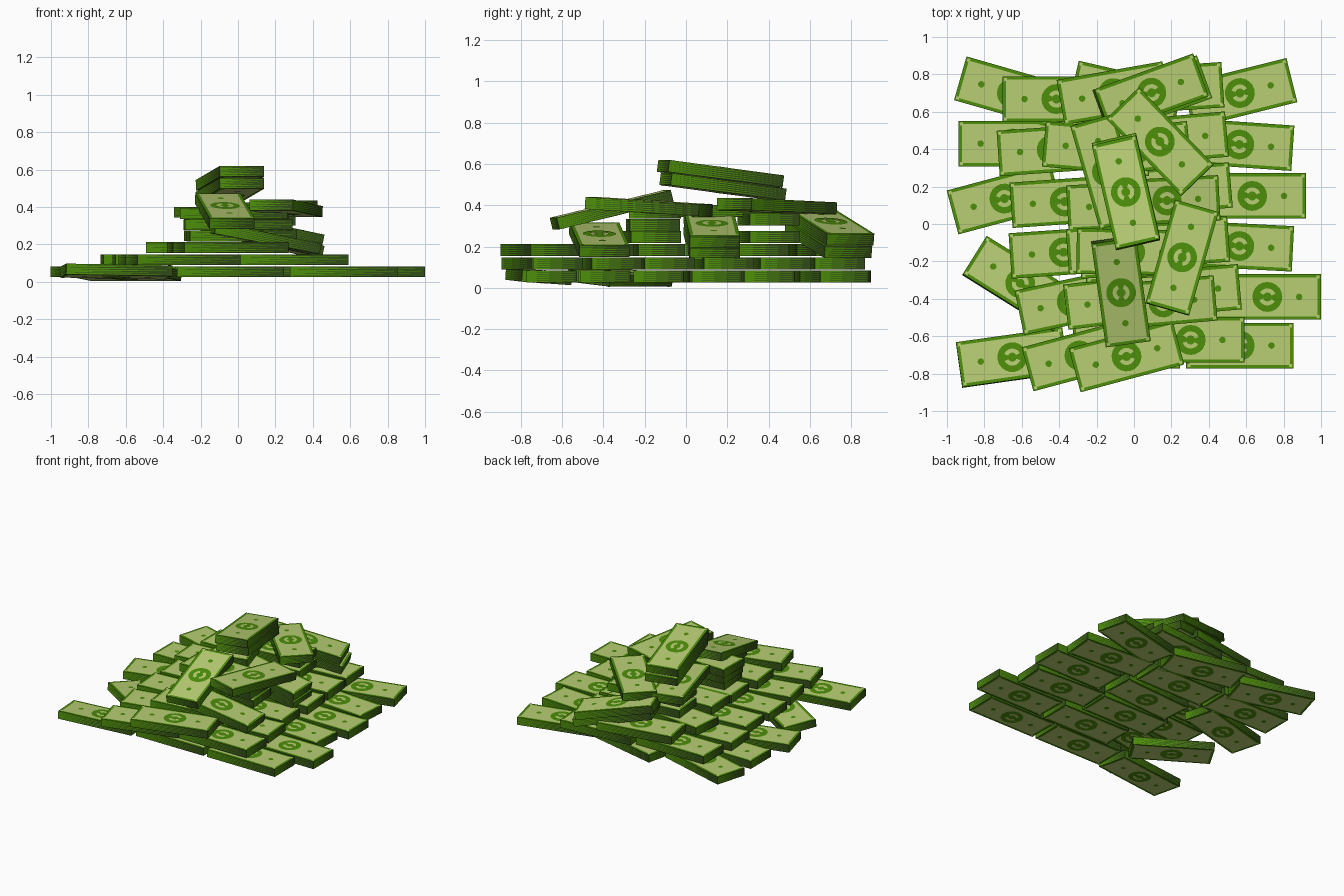
import bpy, bmesh, math
from mathutils import Matrix

if "Cube" in bpy.data.objects:
    bpy.data.objects.remove(bpy.data.objects["Cube"])

L, W, T = 0.574, 0.243, 0.058      # banknote bundle size


def material(name, rgb):
    m = bpy.data.materials.new(name)
    m.diffuse_color = (*rgb, 1)
    m.use_nodes = True
    m.node_tree.nodes["Principled BSDF"].inputs["Base Color"].default_value = m.diffuse_color
    return m


PAPER, GREEN, DARK = 0, 1, 2
mats = [material("pale_paper", (0.48, 0.62, 0.175)),
        material("print_green", (0.075, 0.275, 0.003)),
        material("dark_green", (0.03, 0.07, 0.008))]


def bundle_mesh():
    bm = bmesh.new()

    def face(pts, mat, side=1):
        f = bm.faces.new([bm.verts.new(p) for p in (pts if side > 0 else pts[::-1])])
        f.material_index = mat

    def rect(l, w, z):
        return [(-l / 2, -w / 2, z), (l / 2, -w / 2, z), (l / 2, w / 2, z), (-l / 2, w / 2, z)]

    # sides: stacked notes, each band split into a green and a dark sliver
    bands = 6
    for i in range(bands):
        lo = rect(L, W, -T / 2 + T * i / bands)
        hi = rect(L, W, -T / 2 + T * (i + 1) / bands)
        for k in range(4):
            j = (k + 1) % 4
            face([lo[k], lo[j], hi[j]], DARK)
            face([lo[k], hi[j], hi[k]], GREEN)

    # printed faces, top and bottom
    for s in (1, -1):
        z = s * T / 2
        z1, z2 = z + s * 0.0015, z + s * 0.003
        outer, inner = rect(L, W, z), rect(L - 0.036, W - 0.036, z)
        for k in range(4):
            j = (k + 1) % 4
            face([outer[k], outer[j], inner[j], inner[k]], GREEN, s)
        face(inner, PAPER, s)

        def disc(x, r, n):
            face([(x + r * math.cos(2 * math.pi * i / n), r * math.sin(2 * math.pi * i / n), z1)
                  for i in range(n)], GREEN, s)
        disc(0, 0.08, 20)
        disc(0.17, 0.018, 8)
        disc(-0.17, 0.018, 8)
        # pale broken ring inside the seal
        for start in (0.35, 0.35 + math.pi):
            for i in range(6):
                a, b = start + i * 0.38, start + (i + 1) * 0.38
                face([(r * math.cos(t), r * math.sin(t), z2)
                      for r, t in ((0.024, a), (0.046, a), (0.046, b), (0.024, b))], PAPER, s)
        # pale corner marks
        for sx in (1, -1):
            for sy in (1, -1):
                x, y = sx * (L / 2 - 0.016), sy * (W / 2 - 0.016)
                h = 0.008
                face([(x - h, y - h, z1), (x + h, y - h, z1), (x + h, y + h, z1), (x - h, y + h, z1)],
                     PAPER, s)
    me = bpy.data.meshes.new("banknote_bundle")
    bm.to_mesh(me)
    bm.free()
    for m in mats:
        me.materials.append(m)
    return me


mesh = bundle_mesh()


def place(name, x, y, z, turn=0, pitch=0, roll=0):
    """turn about z, pitch raises the local +x end, roll about the length"""
    ob = bpy.data.objects.new(name, mesh)
    ob.matrix_world = (Matrix.Translation((x, y, z)) @ Matrix.Rotation(math.radians(turn), 4, 'Z')
                       @ Matrix.Rotation(math.radians(-pitch), 4, 'Y')
                       @ Matrix.Rotation(math.radians(roll), 4, 'X'))
    bpy.context.collection.objects.link(ob)


# flat layers: (x, y, turn)
layers = {
    ("bottom_layer_bundle", 0.054): [
        (-.653, .70, -16), (-.65, .43, 0), (-.693, .136, 15),
        (.566, .70, 14), (.563, .425, -4), (.632, .15, 0), (.563, -.118, -3),
        (.713, -.39, 0), (.565, -.65, 0),
        (-.043, .69, -13), (-.05, .43, 0), (0, .14, 4), (-.03, -.13, 0),
        (.10, -.40, 0), (-.04, -.65, 0)],
    ("second_layer_bundle", 0.118): [
        (-.415, .668, 0), (-.44, .397, 4), (-.371, .12, 4), (-.376, -.151, 4),
        (-.333, -.415, 12), (-.292, -.703, 15),
        (.189, .725, 4), (.211, .456, 5), (.232, .184, 5), (.22, -.10, 4),
        (.28, -.36, 5), (.303, -.62, 0)],
    ("third_layer_bundle", 0.184): [
        (-.11, .70, 10), (-.196, .403, -5), (-.07, .10, 3), (-.07, -.13, 4),
        (-.08, -.41, 7), (-.04, -.708, 15)],
}
for (name, z), rows in layers.items():
    for x, y, turn in rows:
        place(name, x, y, z, turn)

# bundles tipped on the ground at the left
place("tipped_ground_bundle", -.61, -.32, .047, -32, 0, -6)
place("front_corner_bundle", -.651, -.714, .055, 8, -1, -4)

# sloping bundles leaning down to the right
for i in range(2):
    place("back_leaning_bundle", .088 + .02 * i, .70 - .01 * i, .293 - .06 * i, 20, -12)
    place("middle_leaning_bundle", .17, .125, .283 - .06 * i, 3, -12)
place("front_leaning_bundle", .15, -.42, .232, 5, -11)

# core stack in the middle
for i in range(3):
    place("core_stack_bundle", .02 - .02 * i, -.17 + .01 * i, .245 + .06 * i, 5 - 3 * i)
for i in range(2):
    place("rear_stack_bundle", .01, .40, .246 + .085 * i, 6)
place("crosswise_bundle", -.145, .28, .372, 106)

# upper bundles
place("upper_right_bundle", .257, -.18, .393, 74, -3.5)
place("upper_back_bundle", .139, .44, .395, -46, 2)
place("upper_front_bundle", -.07, -.36, .378, 98, 13.5)
for i in range(2):
    place("top_bundle", -.043, .167 + .012 * i, .553 - .064 * i, 103, -7.5)
